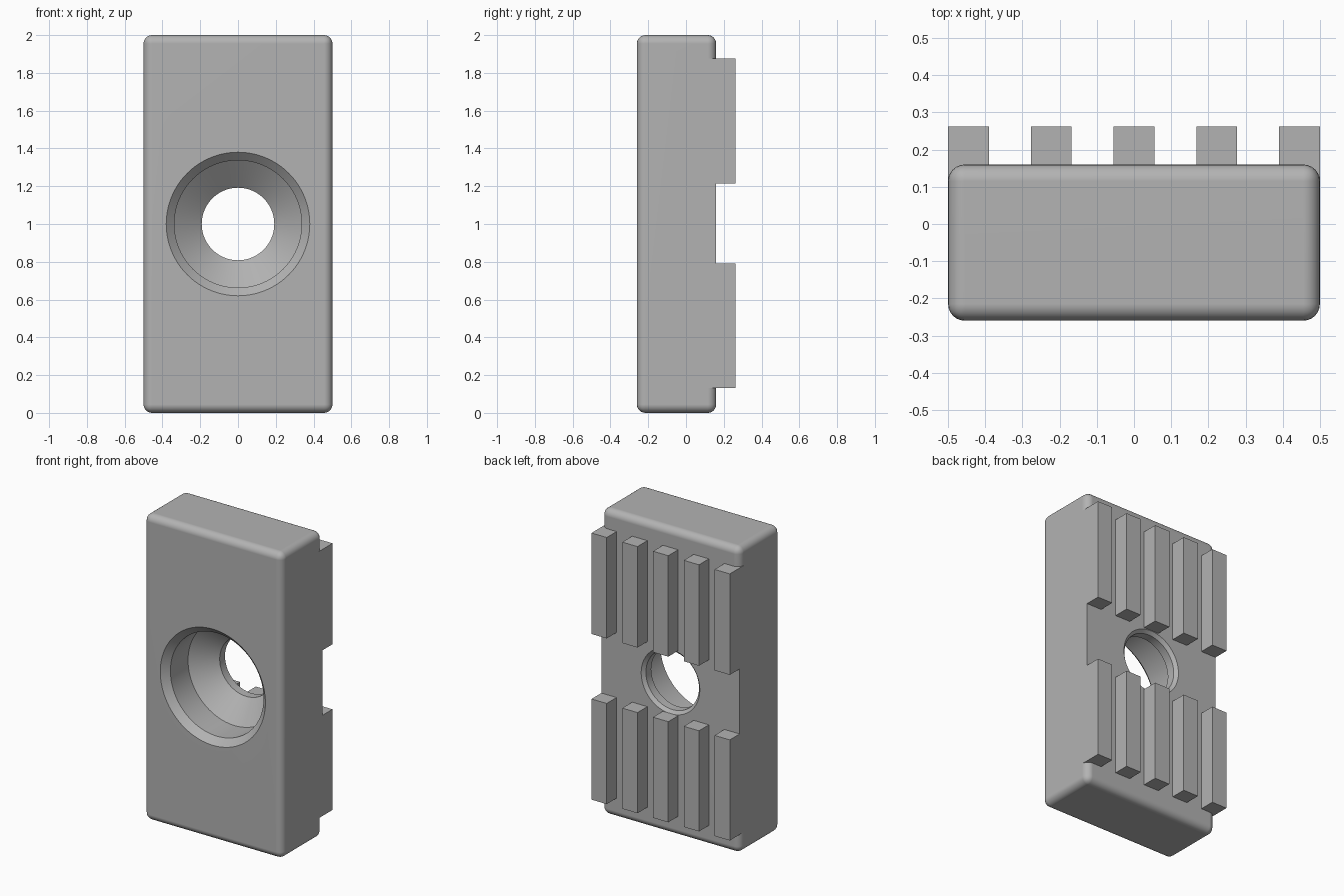
import bpy
import bmesh
from math import pi, cos, sin

MID = 1.0              # height of the hole axis
FRONT, BACK = -0.26, 0.16
RIB_BACK = 0.262
RIB_SPANS = ((0.132, 0.79), (1.215, 1.875))

cube = bpy.data.objects.get("Cube")
if cube:
    bpy.data.objects.remove(cube, do_unlink=True)

grey = bpy.data.materials.new("plain_grey")
grey.use_nodes = True
grey.diffuse_color = (0.45, 0.45, 0.45, 1)
grey.node_tree.nodes["Principled BSDF"].inputs["Base Color"].default_value = (0.45, 0.45, 0.45, 1)


def finish(bm, name):
    bmesh.ops.recalc_face_normals(bm, faces=bm.faces)
    mesh = bpy.data.meshes.new(name)
    bm.to_mesh(mesh)
    bm.free()
    mesh.materials.append(grey)
    obj = bpy.data.objects.new(name, mesh)
    bpy.context.collection.objects.link(obj)
    return obj


def box(name, x, y, z, bevel=0):
    """Box between (low, high) pairs, with optional rounded edges."""
    bm = bmesh.new()
    bmesh.ops.create_cube(bm, size=1)
    for v in bm.verts:
        v.co = [s[0] if c < 0 else s[1] for c, s in zip(v.co, (x, y, z))]
    if bevel:
        bmesh.ops.bevel(bm, geom=bm.edges[:], offset=bevel, segments=6,
                        profile=0.5, affect='EDGES')
    return finish(bm, name)


def lathe(name, profile, sides=96):
    """Closed solid turned about the front-to-back hole axis."""
    bm = bmesh.new()
    rings = [[bm.verts.new((r * cos(2 * pi * i / sides), y, MID + r * sin(2 * pi * i / sides)))
              for i in range(sides)] for r, y in profile]
    for a, b in zip(rings, rings[1:]):
        for i in range(sides):
            j = (i + 1) % sides
            bm.faces.new((a[i], a[j], b[j], b[i]))
    bm.faces.new(rings[0])
    bm.faces.new(rings[-1])
    return finish(bm, name)


def boolean(target, helper, operation):
    mod = target.modifiers.new(helper.name, 'BOOLEAN')
    mod.operation = operation
    mod.solver = 'EXACT'
    mod.object = helper
    bpy.context.view_layer.objects.active = target
    bpy.ops.object.modifier_apply(modifier=mod.name)
    bpy.data.objects.remove(helper, do_unlink=True)


# Rounded block, with square rear corners along the ribbed length
body = box("block_body", (-0.5, 0.5), (FRONT, BACK), (0, 2), bevel=0.045)
for side in (-1, 1):
    strip = box("square_corner", sorted((side * 0.44, side * 0.5)), (0.1, BACK),
                (RIB_SPANS[0][0], RIB_SPANS[1][1]))
    boolean(body, strip, 'UNION')

# Chamfered, countersunk through hole
cutter = lathe("hole_cutter", [
    (0.43, FRONT - 0.05), (0.38, FRONT), (0.337, FRONT + 0.043), (0.337, -0.035),
    (0.192, 0.085), (0.192, BACK - 0.02), (0.212, BACK), (0.262, BACK + 0.05)])
boolean(body, cutter, 'DIFFERENCE')

bpy.ops.object.select_all(action='DESELECT')
body.select_set(True)
bpy.context.view_layer.objects.active = body
bpy.ops.object.shade_smooth_by_angle(angle=pi / 6)
weighted = body.modifiers.new("flat_face_normals", 'WEIGHTED_NORMAL')
weighted.keep_sharp = True

# Two rows of five grip ribs on the back
for row, span in zip(("lower", "upper"), RIB_SPANS):
    for i in range(5):
        x = (i - 2) * 0.2225
        box(f"{row}_rib_{i + 1}", (x - 0.055, x + 0.055), (BACK, RIB_BACK), span)
